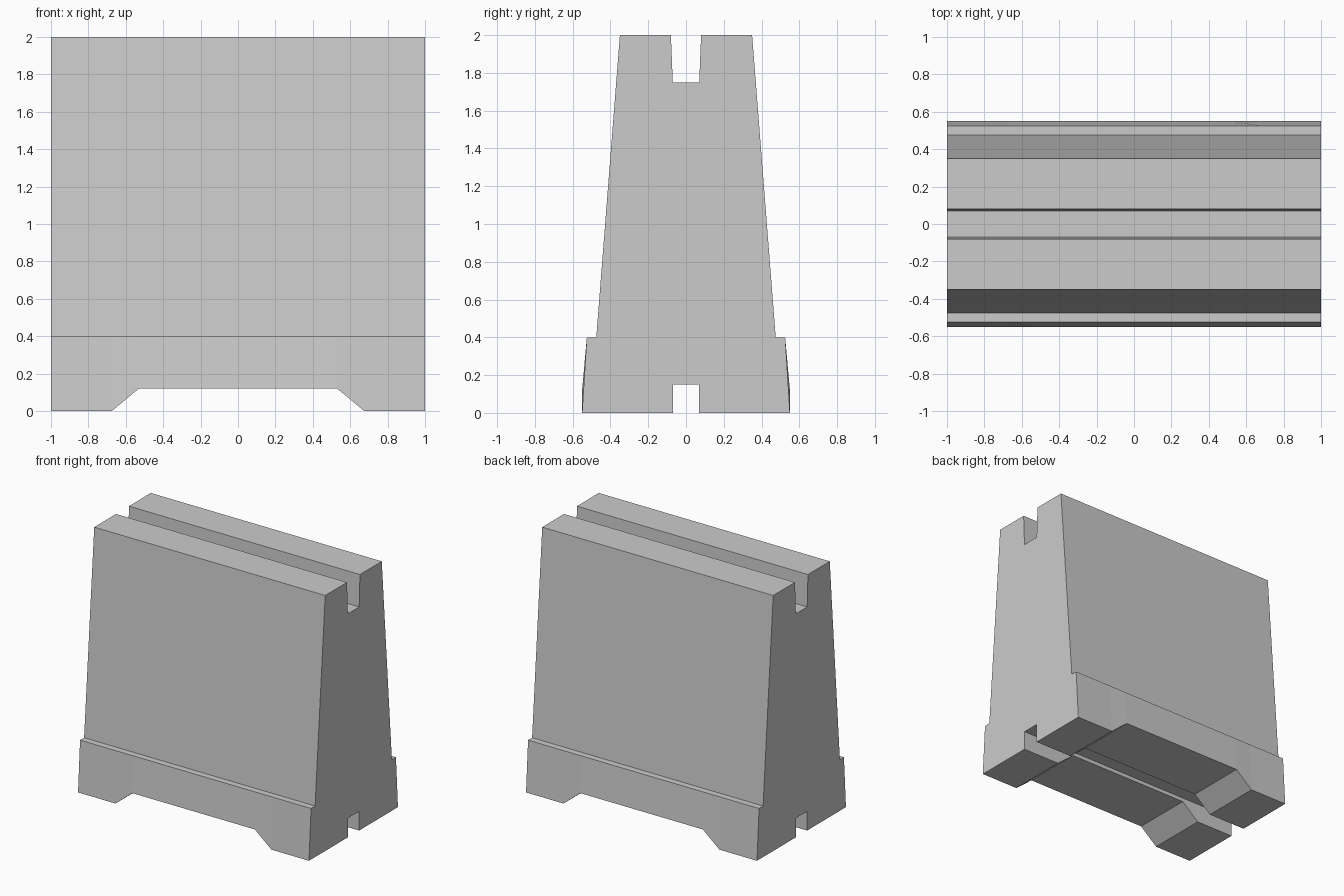
import bpy
import bmesh

cube = bpy.data.objects.get("Cube")
if cube:
    bpy.data.objects.remove(cube, do_unlink=True)

# Concrete material
concrete = bpy.data.materials.new("light_grey_concrete")
concrete.use_nodes = True
colour = (0.6, 0.6, 0.6, 1)
concrete.diffuse_color = colour
bsdf = next(n for n in concrete.node_tree.nodes if n.type == 'BSDF_PRINCIPLED')
bsdf.inputs["Base Color"].default_value = colour


def section(bottom):
    """Closed cross-section (y, z): lower groove, plinth, tapered wall, top groove."""
    half = [(0.07, 0.15), (0.07, bottom), (0.55, bottom), (0.525, 0.4),
            (0.475, 0.4), (0.35, 2.0), (0.08, 2.0), (0.07, 1.75)]
    return half + [(-y, z) for y, z in reversed(half)]


# Stations along the length; the underside rises over the middle for the fork opening
half_stations = [(0.53, 0.12), (0.675, 0), (1, 0)]
stations = [(-x, h) for x, h in reversed(half_stations)] + half_stations

# Loft the block through the stations
bm = bmesh.new()
rings = [[bm.verts.new((x, y, z)) for y, z in section(h)] for x, h in stations]
for a, b in zip(rings, rings[1:]):
    for i in range(len(a)):
        j = (i + 1) % len(a)
        bm.faces.new((a[i], a[j], b[j], b[i]))
bm.faces.new(rings[0])
bm.faces.new(rings[-1])
bmesh.ops.recalc_face_normals(bm, faces=bm.faces)

# Merge coplanar strips into clean flat faces
bmesh.ops.dissolve_limit(bm, angle_limit=0.002, verts=bm.verts, edges=bm.edges)

mesh = bpy.data.meshes.new("barrier_block")
bm.to_mesh(mesh)
bm.free()
mesh.materials.append(concrete)
block = bpy.data.objects.new("barrier_block", mesh)
bpy.context.collection.objects.link(block)
